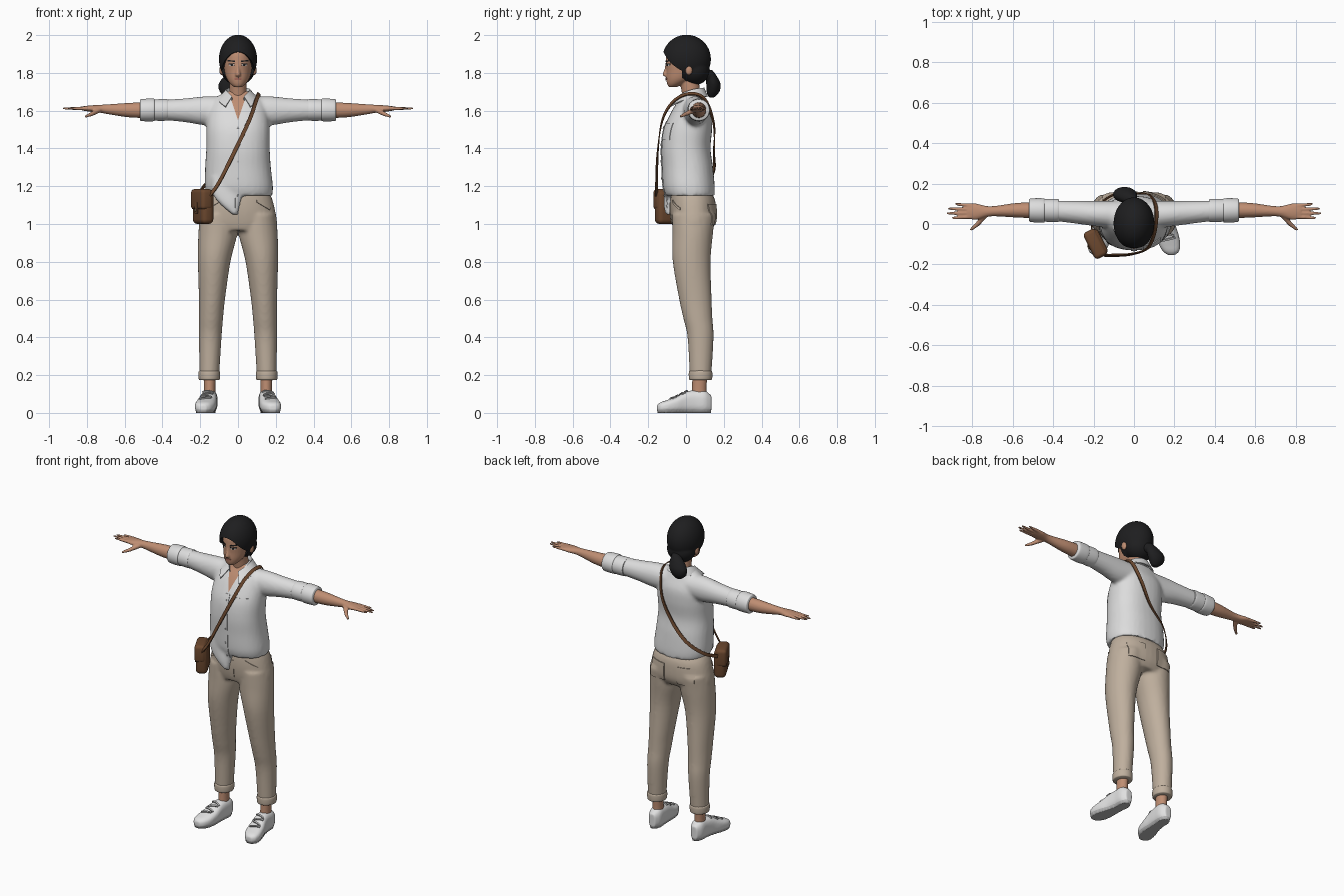
import bpy, bmesh, math
from mathutils import Vector, Matrix
from mathutils.bvhtree import BVHTree

cube = bpy.data.objects.get("Cube")
if cube:
    bpy.data.objects.remove(cube, do_unlink=True)


def material(name, *rgb):
    m = bpy.data.materials.new(name)
    m.use_nodes = True
    m.diffuse_color = (*rgb, 1)
    bsdf = m.node_tree.nodes["Principled BSDF"]
    bsdf.inputs["Base Color"].default_value = (*rgb, 1)
    bsdf.inputs["Roughness"].default_value = 0.8
    return m


SKIN = material("skin", .52, .27, .17)
HAIR = material("black hair", .013, .013, .014)
SHIRT = material("white cotton", .72, .72, .72)
PANTS = material("beige cloth", .52, .43, .34)
LEATHER = material("brown leather", .15, .065, .028)
SHOE = material("white canvas", .75, .75, .75)
SOLE = material("grey rubber", .5, .5, .5)
LIPS = material("lips", .4, .15, .11)
METAL = material("buckle metal", .35, .28, .16)
SIDES = ((1, "left"), (-1, "right"))


def smooth_path(rows, steps):
    """Catmull-Rom interpolation through tuples of numbers."""
    rows = [Vector(r) for r in rows]
    pts = [rows[0] * 2 - rows[1], *rows, rows[-1] * 2 - rows[-2]]
    out = []
    for a, b, c, d in zip(pts, pts[1:], pts[2:], pts[3:]):
        for i in range(steps):
            t = i / steps
            out.append((b * 2 + (c - a) * t + (a * 2 - b * 5 + c * 4 - d) * t * t
                        + (b * 3 - a - c * 3 + d) * t ** 3) / 2)
    return out + [rows[-1]]


def tube(bm, rings, axis="z", s=1, p=2.0, n=32, steps=5):
    """Closed loft; a ring is (position on axis, centre a, centre b, radius a, radius b)."""
    loops = []
    for t, a, b, ra, rb in smooth_path(rings, steps):
        loop = []
        for k in range(n):
            c, q = math.cos(math.tau * k / n), math.sin(math.tau * k / n)
            u = a + ra * math.copysign(abs(c) ** (2 / p), c)
            v = b + rb * math.copysign(abs(q) ** (2 / p), q)
            x, y, z = {"z": (u, v, t), "x": (t, u, v), "y": (u, t, v)}[axis]
            loop.append(bm.verts.new((x * s, y, z)))
        loops.append(loop)
    faces = [bm.faces.new(loops[0]), bm.faces.new(loops[-1])]
    for l0, l1 in zip(loops, loops[1:]):
        for k in range(n):
            faces.append(bm.faces.new((l0[k], l0[(k + 1) % n], l1[(k + 1) % n], l1[k])))
    bmesh.ops.recalc_face_normals(bm, faces=faces)


def ball(bm, loc, radii):
    m = Matrix.Translation(loc) @ Matrix.Diagonal((*radii, 1))
    bmesh.ops.create_uvsphere(bm, u_segments=40, v_segments=28, radius=1, matrix=m)


def finger(bm, p0, p1, r0, r1):
    p0, p1 = Vector(p0), Vector(p1)
    d = p1 - p0
    m = Matrix.Translation((p0 + p1) / 2) @ d.to_track_quat("Z", "Y").to_matrix().to_4x4()
    bmesh.ops.create_cone(bm, cap_ends=True, segments=14, radius1=r0, radius2=r1, depth=d.length, matrix=m)
    ball(bm, p1, (r1, r1, r1))


def finish(bm, name, mat, voxel=0, relax=4, cutter=None, solid=0, bevel=0):
    """Turn a bmesh into an object with its modifiers applied; also return a surface lookup."""
    me = bpy.data.meshes.new(name)
    bm.to_mesh(me)
    bm.free()
    ob = bpy.data.objects.new(name, me)
    bpy.context.collection.objects.link(ob)
    if voxel:
        r = ob.modifiers.new("blend", "REMESH")
        r.mode, r.voxel_size = "VOXEL", voxel
        sm = ob.modifiers.new("relax", "SMOOTH")
        sm.factor, sm.iterations = .5, relax
    if cutter:
        b = ob.modifiers.new("cut", "BOOLEAN")
        b.operation, b.object, b.solver = "DIFFERENCE", cutter, "EXACT"
    if solid:
        so = ob.modifiers.new("thickness", "SOLIDIFY")
        so.thickness, so.offset = solid, 0
    if bevel:
        be = ob.modifiers.new("round", "BEVEL")
        be.width, be.segments = bevel, 4
    bpy.context.view_layer.update()
    dg = bpy.context.evaluated_depsgraph_get()
    me = bpy.data.meshes.new_from_object(ob.evaluated_get(dg))
    ob.modifiers.clear()
    ob.data = me
    me.name = name
    me.materials.clear()
    me.materials.append(mat)
    for f in me.polygons:
        f.material_index, f.use_smooth = 0, True
    me.set_sharp_from_angle(angle=.8)
    tree = BVHTree.FromPolygons([v.co.copy() for v in me.vertices], [tuple(f.vertices) for f in me.polygons])
    return ob, tree


def recolor(ob, mat, planes, rule):
    """Slice the mesh along planes, then give faces that meet the rule another colour."""
    ob.data.materials.append(mat)
    bm = bmesh.new()
    bm.from_mesh(ob.data)
    for co, no in planes:
        bmesh.ops.bisect_plane(bm, geom=bm.verts[:] + bm.edges[:] + bm.faces[:], plane_co=co, plane_no=no)
    bm.normal_update()
    for f in bm.faces:
        if rule(f.calc_center_median(), f.normal):
            f.material_index = 1
    bm.to_mesh(ob.data)
    bm.free()


def patch(name, tree, u, v, w, h, mat, view="front", oval=False, slant=0, t=.002):
    """Thin plate laid onto a surface as seen along one axis."""
    bm, cols = bmesh.new(), 10
    rows = max(8, int(h / .015))
    ray = Vector({"front": (0, 1, 0), "back": (0, -1, 0), "top": (0, 0, -1)}[view])
    grid = []
    for j in range(rows + 1):
        q = 2 * j / rows - 1
        span = math.sqrt(max(1 - q * q, .01)) if oval else 1
        line = []
        for i in range(cols + 1):
            du = w * span * (i / cols - .5)
            a, b = u + du, v + q * h / 2 + slant * du
            start = Vector((a, b, 0) if view == "top" else (a, 0, b)) - ray
            hit = tree.ray_cast(start, ray)[0]
            line.append(bm.verts.new(hit - ray * t) if hit else None)
        grid.append(line)
    for j in range(rows):
        for i in range(cols):
            q = (grid[j][i], grid[j][i + 1], grid[j + 1][i + 1], grid[j + 1][i])
            if all(q):
                bm.faces.new(q)
    return finish(bm, name, mat, solid=2 * t)


# Head with neck, nose and ears
bm = bmesh.new()
tube(bm, [(1.725, 0, -.07, .02, .022), (1.742, 0, -.055, .041, .045), (1.77, 0, -.03, .06, .075),
          (1.81, 0, -.01, .072, .095), (1.86, 0, 0, .078, .107), (1.92, 0, .005, .075, .1), (1.97, 0, .01, .03, .04)])
tube(bm, [(1.6, 0, .045, .055, .055), (1.68, 0, .03, .047, .05), (1.77, 0, .015, .045, .05)])
tube(bm, [(1.782, 0, -.1, .015, .017), (1.792, 0, -.102, .015, .023), (1.82, 0, -.1, .009, .014), (1.85, 0, -.1, .007, .007)])
for s, side in SIDES:
    ball(bm, (s * .087, .015, 1.815), (.012, .02, .028))
head, head_tree = finish(bm, "head", SKIN, voxel=.005, relax=2)
patch("mouth", head_tree, 0, 1.768, .042, .012, LIPS, oval=True)
for s, side in SIDES:
    patch("eye_" + side, head_tree, s * .033, 1.842, .028, .011, SHIRT, oval=True, t=.001)
    patch("iris_" + side, head_tree, s * .033, 1.842, .012, .011, HAIR, oval=True)
    patch("lash_" + side, head_tree, s * .034, 1.848, .032, .004, HAIR, slant=-.1 * s)
    patch("brow_" + side, head_tree, s * .035, 1.863, .038, .007, HAIR, slant=.1 * s)

# Hair cap with a face opening, ponytail and tie
bm = bmesh.new()
tube(bm, [(-.3, 0, 1.77, .09, .13), (-.1, 0, 1.77, .095, .14), (-.02, 0, 1.75, .11, .1)], axis="y")
opening, _ = finish(bm, "face_opening", HAIR)
bm = bmesh.new()
ball(bm, (0, .003, 1.873), (.101, .129, .129))
ball(bm, (0, .045, 1.815), (.088, .08, .08))
finish(bm, "hair", HAIR, voxel=.006, relax=3, cutter=opening)
bpy.data.objects.remove(opening, do_unlink=True)
bm = bmesh.new()
tube(bm, [(1.815, -.01, .12, .02, .02), (1.78, -.03, .135, .045, .03), (1.74, -.045, .145, .058, .038),
          (1.7, -.05, .143, .046, .034), (1.67, -.045, .135, .018, .015)])
ball(bm, (-.01, .115, 1.79), (.032, .025, .03))
finish(bm, "ponytail", HAIR, voxel=.006, relax=2)

# Shirt body with sleeves and loose front tail
bm = bmesh.new()
tube(bm, [(1.15, .01, .022, .172, .13), (1.2, .005, .015, .18, .137), (1.3, 0, .008, .174, .135), (1.4, 0, 0, .168, .13),
          (1.5, 0, .01, .168, .128), (1.58, 0, .025, .16, .11), (1.64, 0, .03, .14, .08), (1.68, 0, .035, .1, .055),
          (1.705, 0, .035, .055, .045)], p=2.3)
tube(bm, [(1.05, -.015, -.09, .015, .02), (1.1, -.04, -.09, .05, .027), (1.16, -.055, -.085, .08, .03),
          (1.25, -.06, -.08, .08, .03)])
for s, side in SIDES:
    tube(bm, [(.07, .045, 1.6, .07, .075), (.17, .05, 1.599, .064, .077), (.28, .058, 1.602, .057, .063),
              (.4, .066, 1.604, .05, .053)], axis="x", s=s)
shirt, shirt_tree = finish(bm, "shirt", SHIRT, voxel=.01)
recolor(shirt, SKIN, [((0, 0, 1.55), (s, 0, -.34)) for s, _ in SIDES],
        lambda c, n: c.y < .01 and c.z > 1.55 and abs(c.x) < (c.z - 1.55) * .34)
patch("shirt_placket", shirt_tree, 0, 1.315, .03, .46, SHIRT)
patch("chest_pocket", shirt_tree, .09, 1.49, .085, .09, SHIRT)
for k in range(5):
    patch("button", shirt_tree, 0, 1.15 + k * .09, .011, .011, SOLE, oval=True, t=.004)

# Folded collar wrapped around the neck, open at the front
bm = bmesh.new()
rows = []
for k in range(33):
    a = k / 16 - 1
    d, c, q = abs(a) ** 3, math.cos(a * 2.6), math.sin(a * 2.6)
    rows.append([bm.verts.new(p) for p in (
        (.06 * q, .035 + .058 * c - .02 * d, 1.68 - .035 * d),
        (.064 * q, .035 + .062 * c - .025 * d, 1.718 - .045 * d),
        ((.098 + .03 * d) * q, .035 + .078 * c - .055 * d, 1.675 - .055 * d))])
for a, b in zip(rows, rows[1:]):
    for i in range(2):
        bm.faces.new((a[i], b[i], b[i + 1], a[i + 1]))
finish(bm, "collar", SHIRT, solid=.007)

# Forearms with hands, and rolled sleeve cuffs
for s, side in SIDES:
    bm = bmesh.new()
    tube(bm, [(.47, .068, 1.603, .04, .043), (.58, .068, 1.603, .036, .038), (.68, .064, 1.607, .026, .027),
              (.73, .062, 1.61, .027, .021), (.78, .061, 1.611, .04, .017), (.825, .062, 1.612, .036, .011)], axis="x", s=s)
    for k, tip in enumerate((.895, .922, .915, .88)):
        finger(bm, (s * .8, .036 + k * .018, 1.612), (s * tip, .03 + k * .023, 1.612), .011, .006)
    finger(bm, (s * .735, .045, 1.604), (s * .775, -.002, 1.582), .015, .011)
    finger(bm, (s * .775, -.002, 1.582), (s * .805, -.027, 1.57), .011, .007)
    finish(bm, "forearm_hand_" + side, SKIN, voxel=.005, relax=3)
    for x, w, r in ((.37, .1, .057), (.44, .08, .06)):
        bm = bmesh.new()
        tube(bm, [(x, .067, 1.604, r - .008, r - .008), (x + .01, .067, 1.604, r, r),
                  (x + w - .01, .068, 1.603, r - .002, r - .002), (x + w, .068, 1.603, r - .01, r - .01)], axis="x", s=s)
        finish(bm, "sleeve_cuff_" + side, SHIRT)

# Trousers, pockets and turned-up hems
bm = bmesh.new()
tube(bm, [(1.18, 0, .025, .16, .1), (1.13, .0, .035, .182, .118), (1.07, 0, .038, .197, .122),
          (1.01, 0, .04, .207, .117), (.965, 0, .035, .2, .1)], p=2.2)
for s, side in SIDES:
    tube(bm, [(1.05, .105, .04, .095, .113), (.95, .107, .035, .103, .108), (.8, .126, .03, .086, .1),
              (.6, .138, .05, .069, .086), (.5, .143, .063, .064, .077), (.4, .147, .077, .06, .069),
              (.19, .152, .077, .052, .057)], s=s)
trousers, pants_tree = finish(bm, "trousers", PANTS, voxel=.01)
patch("fly", pants_tree, .012, 1.06, .03, .11, PANTS)
for s, side in SIDES:
    patch("back_pocket_" + side, pants_tree, s * .1, 1.05, .11, .11, PANTS, view="back", t=.003)
    patch("front_pocket_" + side, pants_tree, s * .135, 1.1, .07, .012, PANTS, slant=-.6 * s, t=.003)
    bm = bmesh.new()
    tube(bm, [(.173, .152, .077, .048, .053), (.18, .152, .077, .056, .061), (.215, .152, .077, .057, .062),
              (.225, .152, .077, .05, .055)], s=s)
    finish(bm, "trouser_hem_" + side, PANTS)
    # Ankle
    bm = bmesh.new()
    tube(bm, [(.06, .15, .07, .032, .042), (.12, .15, .07, .03, .038), (.22, .15, .074, .033, .04)], s=s)
    finish(bm, "ankle_" + side, SKIN)
    # Shoe with rubber sole and laces
    bm = bmesh.new()
    tube(bm, [(.134, .15, .05, .022, .042), (.1, .15, .059, .041, .059), (.05, .152, .06, .043, .06), (0, .158, .056, .046, .056),
              (-.05, .167, .043, .053, .043), (-.1, .176, .034, .053, .034), (-.135, .183, .029, .04, .027),
              (-.153, .185, .025, .018, .017)], axis="y", s=s, p=2.7)
    shoe, shoe_tree = finish(bm, "shoe_" + side, SHOE, voxel=.006, relax=3)
    for v in shoe.data.vertices:
        if v.co.z < .012:
            v.co.z = 0
    recolor(shoe, SOLE, [((0, 0, .018), (0, 0, 1))], lambda c, n: c.z < .018)
    for k in range(4):
        patch("lace_" + side, shoe_tree, s * (.173 - k * .005), -.075 + k * .025, .06, .009, SOLE,
              view="top", slant=.25 * (-1) ** k, t=.004)

# Shoulder bag: body, flap, buckle strap and clasp
frame = Matrix.Translation((-.185, -.095, 1.09)) @ Matrix.Rotation(-1.1, 4, "Z")
for name, loc, size, bevel, mat in (
        ("bag_body", (0, 0, 0), (.14, .07, .18), .025, LEATHER),
        ("bag_flap", (0, -.008, .04), (.146, .068, .11), .02, LEATHER),
        ("bag_tab", (0, -.041, -.005), (.03, .008, .06), .003, LEATHER),
        ("bag_clasp", (0, -.046, -.015), (.016, .006, .016), .002, METAL)):
    bm = bmesh.new()
    bmesh.ops.create_cube(bm, size=1, matrix=frame @ Matrix.Translation(loc) @ Matrix.Diagonal((*size, 1)))
    finish(bm, name, mat, bevel=bevel)

# Bag strap across the chest, over the left shoulder and down the back
bm = bmesh.new()
path = smooth_path([(-.15, -.155, 1.15), (-.1, -.155, 1.22), (-.02, -.15, 1.38), (.06, -.125, 1.55), (.095, -.065, 1.65),
                    (.11, .02, 1.69), (.105, .1, 1.66), (.07, .147, 1.53), (0, .148, 1.39), (-.1, .145, 1.28),
                    (-.18, .08, 1.2), (-.21, -.02, 1.15)], 6)
edges = []
for k, p in enumerate(path):
    near, normal, _, _ = shirt_tree.find_nearest(p)
    if (p - near).dot(normal) < .007:
        p = near + normal * .007
    tangent = path[min(k + 1, len(path) - 1)] - path[max(k - 1, 0)]
    out = p - Vector((.03, .02, min(p.z, 1.6)))
    across = tangent.cross(out).normalized() * .01
    edges.append((bm.verts.new(p - across), bm.verts.new(p + across)))
for a, b in zip(edges, edges[1:]):
    bm.faces.new((a[0], a[1], b[1], b[0]))
finish(bm, "bag_strap", LEATHER, solid=.006)
